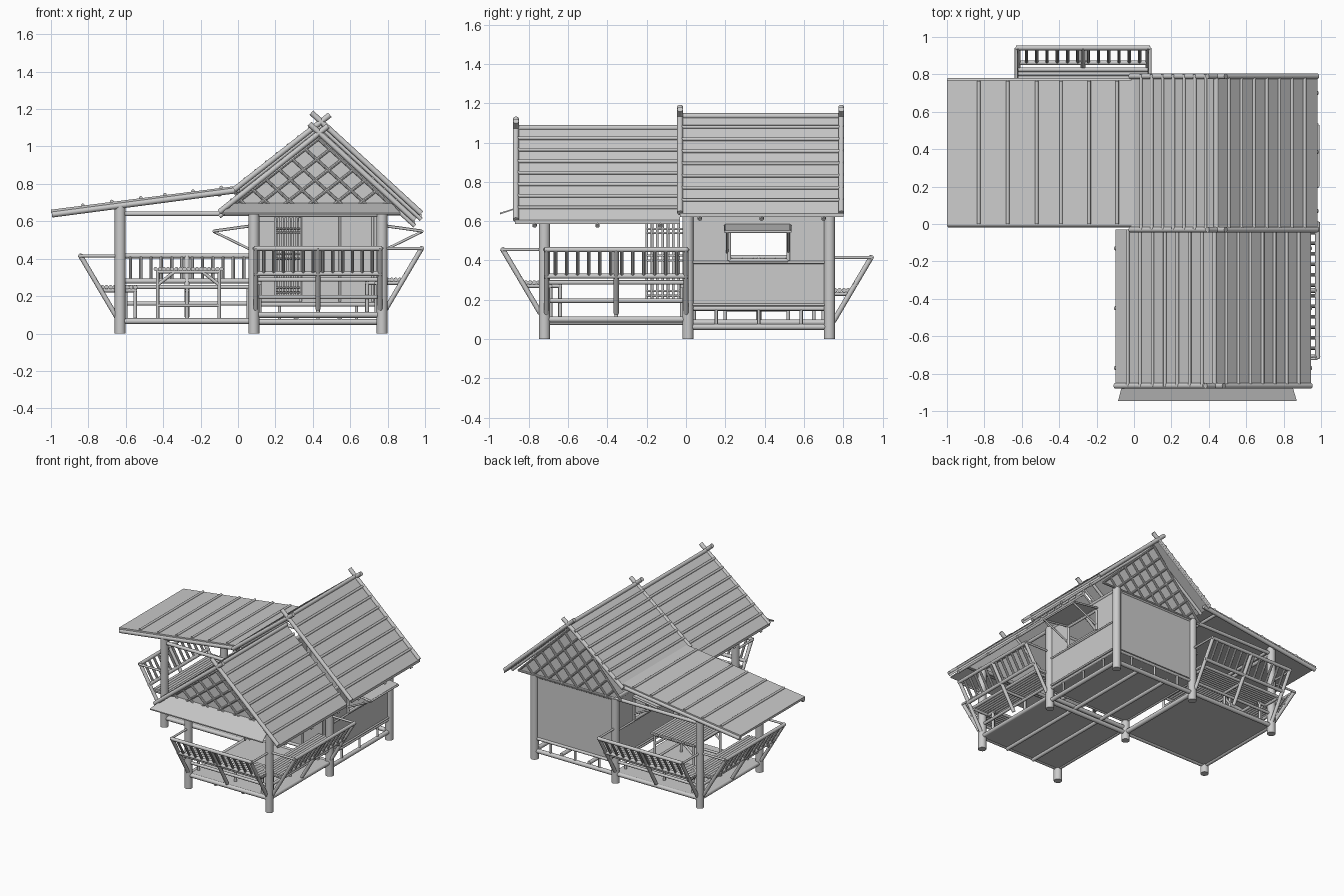
import bpy, bmesh, math
from mathutils import Vector

if "Cube" in bpy.data.objects:
    bpy.data.objects.remove(bpy.data.objects["Cube"])

V = Vector


def finish(name, bm, smooth=False):
    bmesh.ops.recalc_face_normals(bm, faces=bm.faces)
    me = bpy.data.meshes.new(name)
    bm.to_mesh(me)
    bm.free()
    ob = bpy.data.objects.new(name, me)
    bpy.context.collection.objects.link(ob)
    if smooth:
        bpy.ops.object.select_all(action='DESELECT')
        ob.select_set(True)
        bpy.context.view_layer.objects.active = ob
        bpy.ops.object.shade_smooth_by_angle(angle=math.radians(40))
    return ob


def rods(name, segs, r, n=12):
    """Round poles between pairs of points, joined in one object."""
    bm = bmesh.new()
    for a, b in segs:
        a, b = V(a), V(b)
        d = b - a
        m = V((0, 0, 1)).rotation_difference(d).to_matrix().to_4x4()
        m.translation = (a + b) / 2
        bmesh.ops.create_cone(bm, cap_ends=True, segments=n, radius1=r, radius2=r, depth=d.length, matrix=m)
    return finish(name, bm, True)


def boxes(name, items):
    bm = bmesh.new()
    for lo, hi in items:
        vs = bmesh.ops.create_cube(bm, size=1)['verts']
        for v in vs:
            v.co = V([l + (h - l) * (c + .5) for l, h, c in zip(lo, hi, v.co)])
    return finish(name, bm)


def plate(name, pts, offset):
    """Flat polygon extruded by an offset vector."""
    bm = bmesh.new()
    f = bm.faces.new([bm.verts.new(p) for p in pts])
    ext = bmesh.ops.extrude_face_region(bm, geom=[f])['geom']
    bmesh.ops.translate(bm, vec=offset, verts=[g for g in ext if isinstance(g, bmesh.types.BMVert)])
    if not any(e.is_boundary for e in bm.edges):
        return finish(name, bm)
    bm.faces.new([v for v in f.verts]) if f.is_valid else None
    return finish(name, bm)


XL, XM, XR = -.63, .085, .77      # post grid
YF, YM, YB = -.72, .01, .73

# posts
rods("tall_posts", [((x, y, 0), (x, y, .645)) for x, y in
     [(XM, YF), (XR, YF), (XM, YM), (XR, YM), (XM, YB), (XR, YB)]], .029, 16)
rods("side_porch_posts", [((XL, y, 0), (XL, y, .685)) for y in (YM, YB)], .029, 16)


def ring(x0, x1, y0, y1, z):
    c = [(x0, y0, z), (x1, y0, z), (x1, y1, z), (x0, y1, z)]
    return [(c[i], c[(i + 1) % 4]) for i in range(4)]


# floors and floor beams
boxes("floors", [((XM, YF, .09), (XR, YM, .11)), ((XL, YM, .06), (XM, YB, .08)),
                 ((XM, YM, .15), (XR, YB, .17))])
rods("floor_beams", ring(XM, XR, YF, YM, .1) + ring(XL, XM, YM, YB, .066) + ring(XM, XR, YM, YB, .062), .016)
rods("upper_floor_rails", ring(XM, XR, YM, YB, .155) + [((XL, YB, .16), (XM, YB, .16)),
     ((XL, YM, .16), (XL, YB, .16)), ((XM, YF, .195), (XR, YF, .195)), ((XR, YF, .195), (XR, YM, .195))], .011)
rods("floor_joists", [((XM + .685 * t, YF, .085), (XM + .685 * t, YB, .085)) for t in (.33, .67)], .014)
studs = [((x, y, .06), (x, y, .16)) for t in (.2, .5, .8)
         for x, y in [(XR, YM + .72 * t), (XM + .685 * t, YB)]]
rods("floor_studs", studs, .008)

# tie beams under the roofs
rods("tie_beams", ring(XM, XR, YM, YB, .635) + ring(XM, XR, YF, YM, .635)
     + ring(XL, XM, YM, YB, .64), .013)

# hut walls; the two side walls have a window
T = .006
boxes("back_wall", [((XM, YB - T, .17), (XR, YB + T, .635))])
boxes("front_wall", [((.33, YM - T, .17), (XR, YM + T, .635)), ((XM, YM - T, .6), (.33, YM + T, .635))])
rods("front_wall_battens", [((x, YM - .01, .17), (x, YM - .01, .635)) for x in (.335, .545, .72)], .007)
W0, W1, WZ0, WZ1 = .22, .52, .40, .56
for name, x, s in (("right", XR, 1), ("left", XM, -1)):
    boxes(name + "_wall", [((x - T, YM, .17), (x + T, YB, WZ0)), ((x - T, YM, WZ1), (x + T, YB, .635)),
                           ((x - T, YM, WZ0), (x + T, W0, WZ1)), ((x - T, W1, WZ0), (x + T, YB, WZ1))])
    o = x + s * .008
    rods(name + "_wall_rails", [((o, YM, z), (o, YB, z)) for z in (.175, .39)], .007)
    c = [(o, W0, WZ0), (o, W1, WZ0), (o, W1, WZ1), (o, W0, WZ1)]
    rods(name + "_window_frame", [(c[i], c[(i + 1) % 4]) for i in range(4)], .01)
    # propped-up shutter
    e = x + s * .215
    plate(name + "_shutter", [(x, .2, .58), (e, .2, .55), (e, .53, .55), (x, .53, .58)], V((0, 0, .006)))
    rods(name + "_shutter_frame", [((x, y, .577), (e, y, .547)) for y in (.2, .53)]
         + [((e, .2, .547), (e, .53, .547))] + [((x, y, .44), (e, y, .545)) for y in (.21, .52)], .007)

# open slatted door
h, f = V((.33, -.01, 0)), V((.2, -.2, 0))
up = V((0, 0, 1))
rods("door_bars", [(h.lerp(f, i / 7) + up * .19, h.lerp(f, i / 7) + up * .62) for i in range(8)], .007)
rods("door_crossbars", [(h + up * z, f + up * z) for z in (.22, .245, .40, .425, .54, .56)], .006)


# main roofs: sheet, battens and crossed end poles
def gable_roof(name, eave_l, ridge, eave_r, y0, y1, ends):
    L, C, R = (V((p[0], 0, p[1])) for p in (eave_l, ridge, eave_r))
    dn = V((0, 0, -.02))
    prof = [L, C, R, R + dn, C + dn, L + dn]
    plate(name + "_sheet", [p + V((0, y0, 0)) for p in prof], V((0, y1 - y0, 0)))
    b = []
    for E in (L, R):
        for i in range(1, 8):
            p = C.lerp(E, i / 8) + V((0, 0, .006))
            b.append((p + V((0, y0, 0)), p + V((0, y1, 0))))
    rods(name + "_battens", b, .009)
    rods(name + "_ridge_pole", [(C + V((0, y0, 0)), C + V((0, y1, 0)))], .014)
    poles = []
    for y in ends:
        for E in (L, R):
            d = (C - E).normalized()
            o = V((0, y, -.006 if E is L else .002))
            poles.append((E + o, C + d * .065 + o))
    rods(name + "_end_poles", poles, .015)
    # rafters below the sheet
    lo = V((0, 0, -.03))
    rods(name + "_rafters", [(E + lo + V((0, y, 0)), C + lo + V((0, y, 0)))
         for E in (L, R) for y in (y0 + .1, (y0 + y1) / 2, y1 - .1)], .011)


gable_roof("rear_roof", (-.02, .775), (.44, 1.135), (.98, .64), -.03, .8, (-.03, .79))
gable_roof("front_roof", (-.1, .655), (.43, 1.075), (.945, .605), -.87, -.03, (-.865,))


# gable panels with diagonal lattice
def gable(name, A, B, C, y, s):
    A, B, C = (V((p[0], y, p[1])) for p in (A, B, C))
    plate(name + "_panel", [A, B, C], V((0, .008 * -s, 0)))
    segs = [(A, B), (A, C), (B, C)]
    for i in range(1, 7):
        t = i / 7
        segs += [(A.lerp(B, t), C.lerp(B, t)), (A.lerp(B, t), A.lerp(C, t))]
    o = V((0, .005 * s, 0))
    rods(name + "_lattice", [(a + o, b + o) for a, b in segs], .008, 8)


gable("front_gable", (-.06, .66), (.86, .65), (.43, 1.04), -.775, -1)
gable("rear_gable", (.03, .64), (.90, .64), (.44, 1.10), .735, 1)
plate("front_apron", [(-.04, -.775, .69), (.82, -.775, .69), (.87, -.945, .635), (-.085, -.945, .635)], V((0, 0, .008)))

# lean-to roof over the side porch
plate("side_roof_sheet", [(0, -.01, .79), (-1, -.01, .662), (-1, -.01, .645), (0, -.01, .772)], V((0, .78, 0)))
rods("side_roof_end_poles", [((-.995, y, .636), (.01, y, .768)) for y in (-.003, .765)], .016)
rods("side_roof_battens", [((x, 0, .793 + .128 * x), (x, .765, .793 + .128 * x))
                           for x in (-.83, -.675, -.52, -.39, -.24, -.09)], .009)
rods("side_roof_purlins", [((x, 0, .757 + .128 * x), (x, .765, .757 + .128 * x)) for x in (-.63, -.1)], .012)


# benches with leaning railings
def bench(name, start, along, out, length, dz):
    start, along, out = V(start), V(along), V(out)

    def P(s, d, z):
        return start + along * s + out * d + V((0, 0, z + dz))

    def lean(s, z):
        return P(s, .02 + (z - .09) * .59, z)

    Ln = length
    rods(name + "_braces", [(lean(s, .09), lean(s, .42)) for s in (.01, Ln / 2, Ln - .01)], .013)
    rods(name + "_rails", [(lean(0, z), lean(Ln, z)) for z in (.28, .415)], .013)
    n = 13
    rods(name + "_balusters", [(lean(Ln * i / n, .28), lean(Ln * i / n, .415)) for i in range(1, n)], .009, 8)
    rods(name + "_end_ties", [(P(s, 0, .415), lean(s, .415)) for s in (0, Ln)], .008)
    rods(name + "_seat_slats", [(P(.01, d, .248), P(Ln - .01, d, .248))
                                for d in [.095 - .022 * i for i in range(9)]], .0115, 10)
    ss = (.03, Ln / 2, Ln - .03)
    rods(name + "_seat_supports", [(P(s, -.09, .23), P(s, .1, .23)) for s in ss]
         + [(P(s, -.08, .24), P(s, -.08, .07)) for s in ss], .01)


bench("front_bench", (XM, YF, 0), (1, 0, 0), (0, -1, 0), XR - XM, .04)
bench("right_bench", (XR, YF, 0), (0, 1, 0), (1, 0, 0), YM - YF, .04)
bench("left_bench", (XL, YM, 0), (0, 1, 0), (-1, 0, 0), YB - YM, 0)
bench("back_bench", (XL, YB, 0), (1, 0, 0), (0, 1, 0), XM - XL, 0)

# slatted table on the side porch
TX0, TX1, TY0, TY1 = -.43, -.1, .2, .52
rods("table_top_slats", [((TX0 - .01 + .022 * i, TY0 - .02, .345), (TX0 - .01 + .022 * i, TY1 + .02, .345))
                         for i in range(17)], .011, 10)
rods("table_frame", ring(TX0, TX1, TY0, TY1, .33) + ring(TX0, TX1, TY0, TY1, .15)
     + [((x, y, .08), (x, y, .34)) for x in (TX0, TX1) for y in (TY0, TY1)]
     + [((x, y, .26), (x + s * .09, y, .33)) for x, s in ((TX0, 1), (TX1, -1)) for y in (TY0, TY1)], .009)
